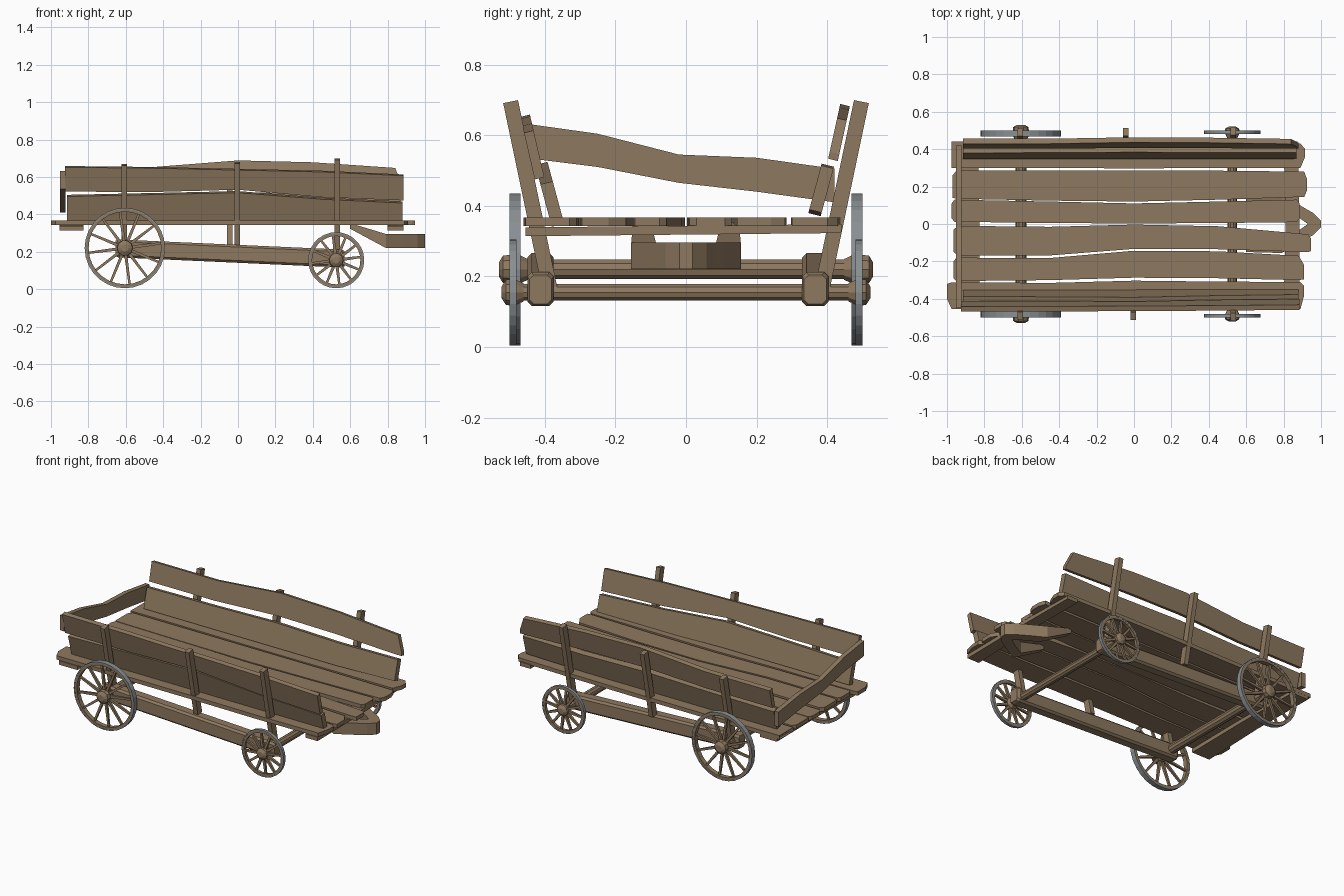
import bpy, bmesh, math
from mathutils import Vector, Matrix

if "Cube" in bpy.data.objects:
    bpy.data.objects.remove(bpy.data.objects["Cube"])


def material(name, c):
    m = bpy.data.materials.new(name)
    m.diffuse_color = (*c, 1)
    m.use_nodes = True
    m.node_tree.nodes["Principled BSDF"].inputs["Base Color"].default_value = m.diffuse_color
    return m


WOOD = material("weathered wood", (0.27, 0.19, 0.115))
IRON = material("iron grey", (0.25, 0.275, 0.29))


def finish(name, bm, mat):
    bmesh.ops.recalc_face_normals(bm, faces=bm.faces)
    me = bpy.data.meshes.new(name)
    bm.to_mesh(me)
    bm.free()
    me.materials.append(mat)
    ob = bpy.data.objects.new(name, me)
    bpy.context.collection.objects.link(ob)
    return ob


def loft(bm, rings, closed=False):
    """Skin a list of equal-sized point rings, capping the ends if open."""
    vs = [[bm.verts.new(p) for p in r] for r in rings]
    n = len(vs[0])
    for i in range(len(vs) if closed else len(vs) - 1):
        a, b = vs[i], vs[(i + 1) % len(vs)]
        for j in range(n):
            k = (j + 1) % n
            bm.faces.new((a[j], a[k], b[k], b[j]))
    if not closed:
        bm.faces.new(vs[0])
        bm.faces.new(vs[-1])


def strip(name, us, lo, hi, t, place):
    """Wavy board: stations us, edges lo/hi, thickness t, place(u, v, w) -> xyz."""
    bm = bmesh.new()
    loft(bm, [[place(u, a, -t / 2), place(u, b, -t / 2),
               place(u, b, t / 2), place(u, a, t / 2)]
              for u, a, b in zip(us, lo, hi)])
    return finish(name, bm, WOOD)


def rod(bm, y_r, x, z, n):
    """Turned shape along y from (y, radius) pairs."""
    loft(bm, [[(x + r * math.cos(2 * math.pi * i / n), y,
                z + r * math.sin(2 * math.pi * i / n)) for i in range(n)]
              for y, r in y_r])


def ring(bm, r0, r1, y0, y1, x, z, n):
    """Flat ring around the y axis."""
    rings = []
    for i in range(n):
        a = 2 * math.pi * i / n
        rings.append([(x + r * math.cos(a), y, z + r * math.sin(a))
                      for r, y in ((r0, y0), (r1, y0), (r1, y1), (r0, y1))])
    loft(bm, rings, True)


# Floor boards
floor = [
    ([-.96, -.975, -.45, 0, .45, .89, .915], [.33, .30, .30, .297, .30, .30, .36], [.42, .44, .445, .445, .44, .43, .40]),
    ([-.97, -.95, -.45, 0, .45, .91, .925], [.14, .135, .125, .12, .13, .145, .18], [.26, .285, .285, .285, .285, .28, .24]),
    ([-.975, -.96, -.45, 0, .45, .87, .885], [.03, .012, .005, .003, .005, .01, .03], [.11, .13, .12, .11, .12, .13, .11]),
    ([-.965, -.94, -.45, 0, .45, .93, .945], [-.15, -.168, -.168, -.133, -.135, -.15, -.145], [-.03, -.01, -.015, -.003, -.012, -.055, -.075]),
    ([-.965, -.95, -.45, 0, .45, .88, .91], [-.29, -.305, -.30, -.287, -.29, -.30, -.295], [-.20, -.18, -.182, -.143, -.146, -.17, -.22]),
    ([-1.0, -.975, -.45, 0, .45, .89, .91], [-.40, -.455, -.455, -.455, -.46, -.455, -.38], [-.32, -.312, -.315, -.303, -.308, -.31, -.33]),
]
for i, (xs, lo, hi) in enumerate(floor):
    strip(f"floor_board_{i + 1}", xs, lo, hi, .025, lambda x, y, w: (x, y, .355 + w))

# Cross bars under the floor
for name, x0, x1 in (("rear_cross_bar", -.955, -.825), ("front_cross_bar", .80, .885)):
    strip(name, [-.455, 0, .44], [x0, x0 + .01, x0], [x1, x1, x1 - .01], .025,
          lambda y, x, w: (x, y, .331 + .01 * y + w))

# Side boards, leaning outwards
sx = [-.915, -.45, 0, .45, .87]


def lean(s, y0, z0, k):
    return lambda x, z, w: (x, s * (y0 + k * (z - z0) + w), z - s * s * .25 * w)


strip("front_lower_side", [-.915] + sx[1:4] + [.88], [.37, .37, .37, .36, .345],
      [.50, .51, .52, .485, .465], .035, lean(-1, .388, .44, .27))
strip("front_upper_side", [-.925] + sx[1:4] + [.885], [.525, .523, .535, .495, .478],
      [.655, .65, .64, .63, .61], .027, lean(-1, .452, .64, .23))
strip("back_lower_side", sx, [.375, .375, .375, .375, .385],
      [.50, .505, .515, .505, .51], .035, lean(1, .384, .45, .27))
strip("back_upper_side", [-.915, -.45, 0, .4, .84, .88], [.53, .53, .55, .545, .53, .53],
      [.65, .65, .685, .675, .645, .55], .027, lean(1, .448, .675, .22))

# Crooked tail board
strip("tail_board", [-.45, -.25, -.02, .2, .42], [.535, .51, .465, .44, .41],
      [.632, .604, .545, .536, .505], .03, lambda y, z, w: (-.938 + w, y, z))

# Upright posts
for s, side in ((-1, "front"), (1, "back")):
    for i, (x, z0, z1) in enumerate(((-.608, .20, .665), (-.005 if s < 0 else -.045, .235, .675),
                                     (.53, .16, .695))):
        y = lambda z: s * (.40 + .21 * (z - .235))
        strip(f"{side}_post_{i + 1}", [z0, z1], [y(z0) - .021, y(z1) - .021],
              [y(z0) + .021, y(z1) + .021], .03,
              lambda z, v, w, x=x: (x + w, v, z + .2 * s * (y(z) - v)))

# Long beams joining the axles
for name, y in (("front_long_beam", -.412), ("back_long_beam", .366)):
    bm = bmesh.new()
    rings = []
    for x, z, k in ((-.655, .219, .85), (-.64, .218, 1), (.555, .164, 1), (.57, .163, .85)):
        a, b, c = .037 * k, .048 * k, .012
        rings.append([(x, y + p, z + q) for p, q in (
            (-a, -b + c), (-a + c, -b), (a - c, -b), (a, -b + c),
            (a, b - c), (a - c, b), (-a + c, b), (-a, b - c))])
    loft(bm, rings)
    finish(name, bm, WOOD)

# Forked hitch
for s, name in ((-1, "hitch_arm_front"), (1, "hitch_arm_back")):
    strip(name, [.60, .79, .88, .93, .96, 1.0], [.10, .085, .035, 0, 0, 0],
          [.15, .155, .105, .075, .058, .018], 1.0,
          lambda x, y, w: (x, s * y, .258 + .42 * max(0, .79 - x)
                           + w * (.075 if x > .7 else .03)))

# Axles and wheels
for end, x, z, r, ax, y0, half in (("rear", -.605, .22, .215, .029, .468, .53),
                                   ("front", .525, .155, .15, .025, .48, .522)):
    bm = bmesh.new()
    rod(bm, [(-half + .03, ax), (half - .03, ax)], x, z, 10)
    finish(f"{end}_axle", bm, WOOD)
    for s, side in ((-1, "front"), (1, "back")):
        label = f"{end}_{side}"
        # Iron tyre
        bm = bmesh.new()
        ring(bm, r - .007, r, s * y0, s * .5, x, z, 28)
        finish(f"{label}_tyre", bm, IRON)
        # Wooden rim
        bm = bmesh.new()
        ring(bm, r - .021, r - .006, s * (y0 + .001), s * .499, x, z, 28)
        finish(f"{label}_rim", bm, WOOD)
        # Turned hub
        bm = bmesh.new()
        h = half
        rod(bm, [(s * (y0 - .02), ax + .002), (s * y0, ax + .012), (s * .50, ax + .014),
                 (s * (h - .012), ax + .012), (s * h, ax * .7)], x, z, 10)
        finish(f"{label}_hub", bm, WOOD)
        # Twelve tapered spokes
        bm = bmesh.new()
        yc = s * (y0 + .5) / 2
        for i in range(12):
            a = 2 * math.pi * (i + .25) / 12
            d = Vector((math.cos(a), 0, math.sin(a)))
            t = Vector((-d.z, 0, d.x))
            c = Vector((x, yc, z))
            loft(bm, [[c + d * q + t * p * w + Vector((0, o * w, 0))
                       for p, o in ((-1, -1), (1, -1), (1, 1), (-1, 1))]
                      for q, w in ((.025, .0085), (r - .015, .006))])
        finish(f"{label}_spokes", bm, WOOD)
